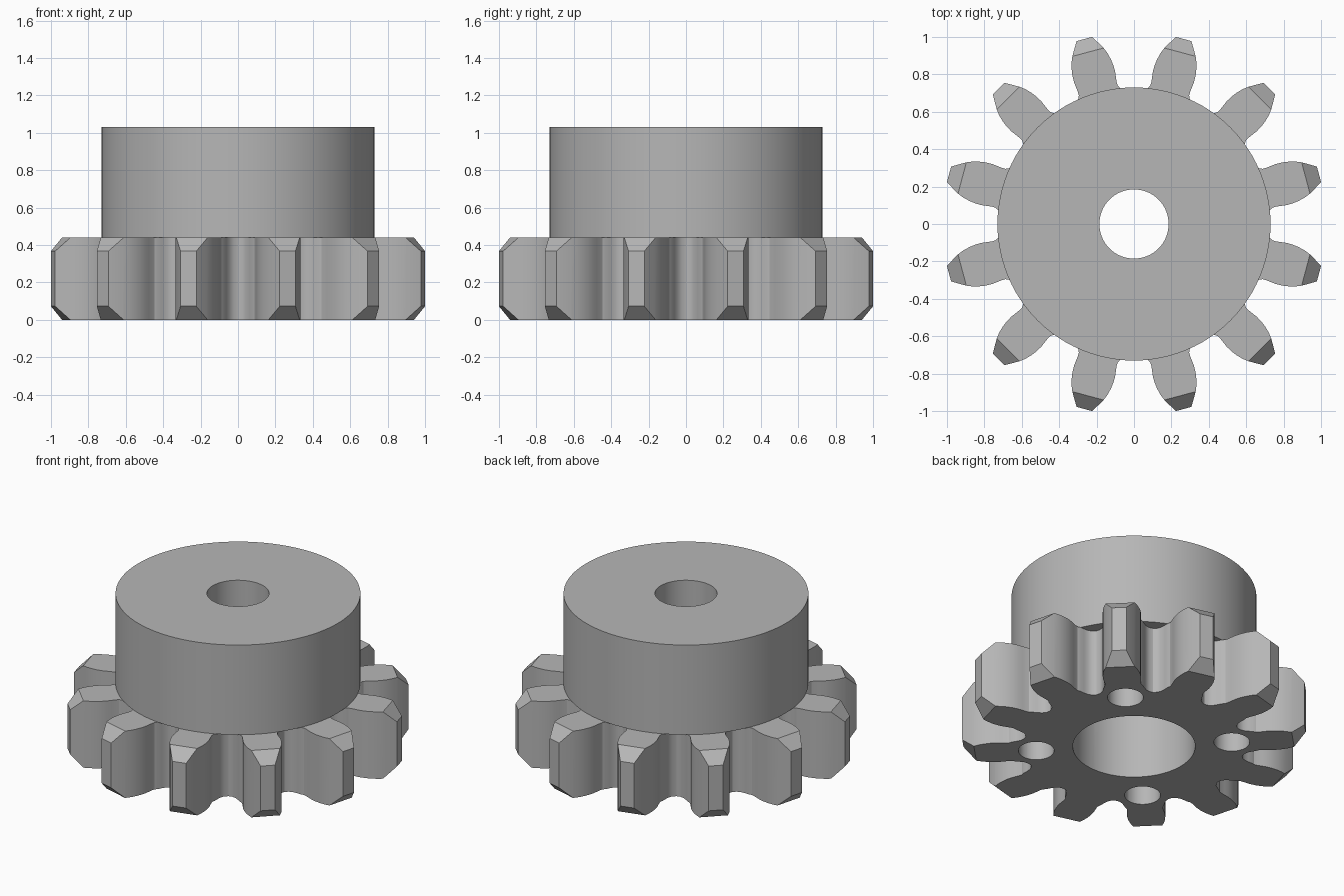
import bpy, bmesh, math
from mathutils import Vector, Matrix

if "Cube" in bpy.data.objects:
    bpy.data.objects.remove(bpy.data.objects["Cube"])

TEETH, PLATE, TOP = 12, 0.44, 1.03
STEP = 2 * math.pi / TEETH

steel = bpy.data.materials.new("steel_grey")
steel.diffuse_color = (0.47, 0.47, 0.47, 1)
steel.use_nodes = True
steel.node_tree.nodes["Principled BSDF"].inputs["Base Color"].default_value = steel.diffuse_color


def finish(bm, name):
    mesh = bpy.data.meshes.new(name)
    bmesh.ops.recalc_face_normals(bm, faces=bm.faces)
    bm.to_mesh(mesh)
    bm.free()
    obj = bpy.data.objects.new(name, mesh)
    bpy.context.collection.objects.link(obj)
    mesh.materials.append(steel)
    return obj


def cylinder(name, radius, z0, z1, sides, x=0, y=0):
    bm = bmesh.new()
    bmesh.ops.create_cone(bm, cap_ends=True, segments=sides, radius1=radius,
                          radius2=radius, depth=z1 - z0,
                          matrix=Matrix.Translation((x, y, (z0 + z1) / 2)))
    return finish(bm, name)


def combine(target, other, operation):
    mod = target.modifiers.new(operation.lower(), 'BOOLEAN')
    mod.operation, mod.object, mod.solver = operation, other, 'EXACT'
    bpy.context.view_layer.objects.active = target
    bpy.ops.object.modifier_apply(modifier=mod.name)
    bpy.data.objects.remove(other, do_unlink=True)


# Half tooth flank, tip to flare: (distance along tooth axis, half width)
flank = [(1.024, 0.0435), (0.952, 0.086), (0.92, 0.099), (0.885, 0.108),
         (0.85, 0.113), (0.815, 0.1135), (0.785, 0.110), (0.757, 0.107)]
# Half valley, flare to root: (distance along valley axis, half width)
valley = [(0.742, 0.088), (0.727, 0.075), (0.703, 0.062), (0.678, 0.046),
          (0.661, 0.024)]


def polar(points, offset, sign):
    return [(math.hypot(u, v), offset + sign * math.atan2(v, u)) for u, v in points]


half = polar(flank, 0, 1) + polar(valley, STEP / 2, -1)
tooth = [(r, -a) for r, a in reversed(half)] + half + [(0.655, STEP / 2)]

# Toothed plate
bm = bmesh.new()
ring = []
for i in range(TEETH):
    base = (i + 0.5) * STEP
    for r, a in tooth:
        ring.append(bm.verts.new((r * math.cos(base + a), r * math.sin(base + a), 0)))
face = bm.faces.new(ring)
out = bmesh.ops.extrude_face_region(bm, geom=[face])
bmesh.ops.translate(bm, vec=(0, 0, PLATE),
                    verts=[v for v in out["geom"] if isinstance(v, bmesh.types.BMVert)])

# 45 degree chamfers on the top and bottom of each tooth tip
for i in range(TEETH):
    a = (i + 0.5) * STEP
    axis = Vector((math.cos(a), math.sin(a), 0))
    for z, s in ((0, -1), (PLATE, 1)):
        cut = bmesh.ops.bisect_plane(
            bm, geom=bm.verts[:] + bm.edges[:] + bm.faces[:], dist=1e-5,
            plane_co=axis * 0.951 + Vector((0, 0, z)),
            plane_no=(axis + Vector((0, 0, s))).normalized(), clear_outer=True)
        edges = [e for e in cut["geom_cut"] if isinstance(e, bmesh.types.BMEdge)]
        bmesh.ops.holes_fill(bm, edges=edges, sides=0)
sprocket = finish(bm, "sprocket")

# Raised hub
combine(sprocket, cylinder("hub", 0.73, PLATE, TOP, 96), 'UNION')

# Shaft bore, wide recess underneath and four bolt holes
combine(sprocket, cylinder("bore_cutter", 0.185, -0.2, TOP + 0.2, 64), 'DIFFERENCE')
combine(sprocket, cylinder("recess_cutter", 0.365, -0.2, 0.62, 64), 'DIFFERENCE')
for i in range(4):
    a = math.pi / 4 + i * math.pi / 2
    combine(sprocket, cylinder("bolt_cutter", 0.107, -0.2, 0.55, 32,
                               0.585 * math.cos(a), 0.585 * math.sin(a)), 'DIFFERENCE')

# Smooth curved walls, crisp edges
sprocket.select_set(True)
bpy.context.view_layer.objects.active = sprocket
bpy.ops.object.shade_smooth_by_angle(angle=math.radians(25))
